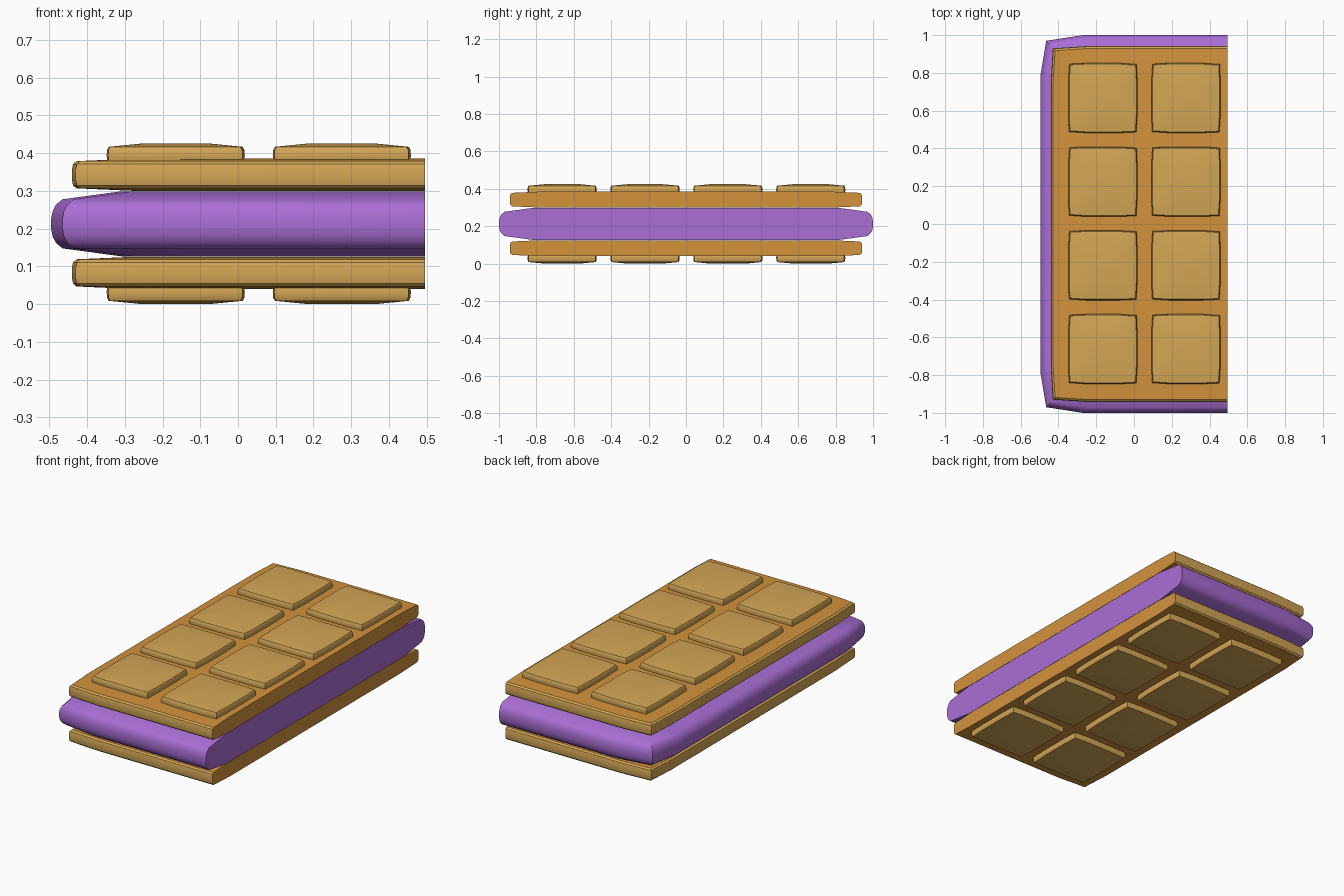
import bpy, bmesh, math

if "Cube" in bpy.data.objects:
    bpy.data.objects.remove(bpy.data.objects["Cube"])

CUT = 0.495      # flat cut end on +x
MID = 0.2125     # mid height of the whole sandwich


def material(name, rgb):
    m = bpy.data.materials.new(name)
    m.use_nodes = True
    m.diffuse_color = (*rgb, 1)
    m.node_tree.nodes["Principled BSDF"].inputs["Base Color"].default_value = (*rgb, 1)
    return m


purple = material("purple filling", (0.40, 0.156, 0.665))
orange = material("orange biscuit", (0.65, 0.29, 0.046))
tan = material("tan biscuit", (0.66, 0.385, 0.092))


def loft(name, rings, closed, mats, side_index=0):
    """Skin a stack of rings; open rings get a flat cap on the cut end."""
    bm = bmesh.new()
    rows = [[bm.verts.new(p) for p in ring] for ring in rings]
    n = len(rows[0])
    for k in range(len(rows) - 1):
        a, b = rows[k], rows[k + 1]
        for i in range(n if closed else n - 1):
            j = (i + 1) % n
            f = bm.faces.new((a[i], a[j], b[j], b[i]))
            # only the rim bands between the outer levels use the side colour
            if 0 < k < len(rows) - 2:
                f.material_index = side_index
    bm.faces.new(rows[0])
    bm.faces.new(rows[-1])
    if not closed:
        bm.faces.new([r[0] for r in rows] + [r[-1] for r in reversed(rows)])
    bmesh.ops.recalc_face_normals(bm, faces=bm.faces)
    me = bpy.data.meshes.new(name)
    bm.to_mesh(me)
    bm.free()
    for m in mats:
        me.materials.append(m)
    ob = bpy.data.objects.new(name, me)
    bpy.context.collection.objects.link(ob)
    bpy.ops.object.select_all(action='DESELECT')
    ob.select_set(True)
    bpy.context.view_layer.objects.active = ob
    bpy.ops.object.shade_smooth_by_angle(angle=math.radians(32))
    return ob


def layer(name, half, levels, z, mats, side_index=0):
    """Half-outline swept through mirrored (inset, height) levels."""
    half = half + [(x, -y) for x, y in reversed(half)]
    levels = [(d, -h) for d, h in levels] + [(d, h) for d, h in reversed(levels)]
    rings = []
    for d, h in levels:
        rings.append([(x if x == CUT else x + d,
                       y - math.copysign(d, y), z + h) for x, y in half])
    loft(name, rings, False, mats, side_index)


# Filling with a rounded rim, tapering toward its closed edges
layer("filling",
      [(CUT, -1.0), (-0.27, -1.0), (-0.465, -0.97), (-0.495, -0.79)],
      [(0.185, 0.086), (0.03, 0.065), (0.013, 0.051), (0.004, 0.034), (0, 0.014)],
      MID, [purple])

# Biscuit slabs
for name, z in (("top_biscuit", MID + 0.13), ("bottom_biscuit", MID - 0.13)):
    layer(name,
          [(CUT, -0.942), (-0.25, -0.942), (-0.43, -0.93), (-0.44, -0.76)],
          [(0.16, 0.0425), (0.012, 0.036), (0.003, 0.028), (0, 0.014)],
          z, [orange, tan], 1)


def pad(name, cx, cy, side):
    """Softly bulging square tile on the outer face of a biscuit."""
    quarter = [(0.177, -0.179), (0.183, -0.09), (0.183, 0.09)]
    outline = []
    for _ in range(4):
        outline += quarter
        quarter = [(-y, x) for x, y in quarter]
    rings = []
    for s, h in ((0.97, 0.155), (0.99, 0.166), (1, 0.18), (0.995, 0.195),
                 (0.97, 0.204), (0.5, 0.2125)):
        rings.append([(cx + x * s, cy + y * s * 1.01, MID + side * h)
                      for x, y in outline])
    loft(name, rings, True, [tan])


# Grid of tiles on both faces
for side, label in ((1, "top"), (-1, "bottom")):
    for col, cx in enumerate((-0.165, 0.275)):
        for row in range(4):
            pad(f"{label}_tile_{col}_{row}", cx, -0.662 + row * 0.443, side)
